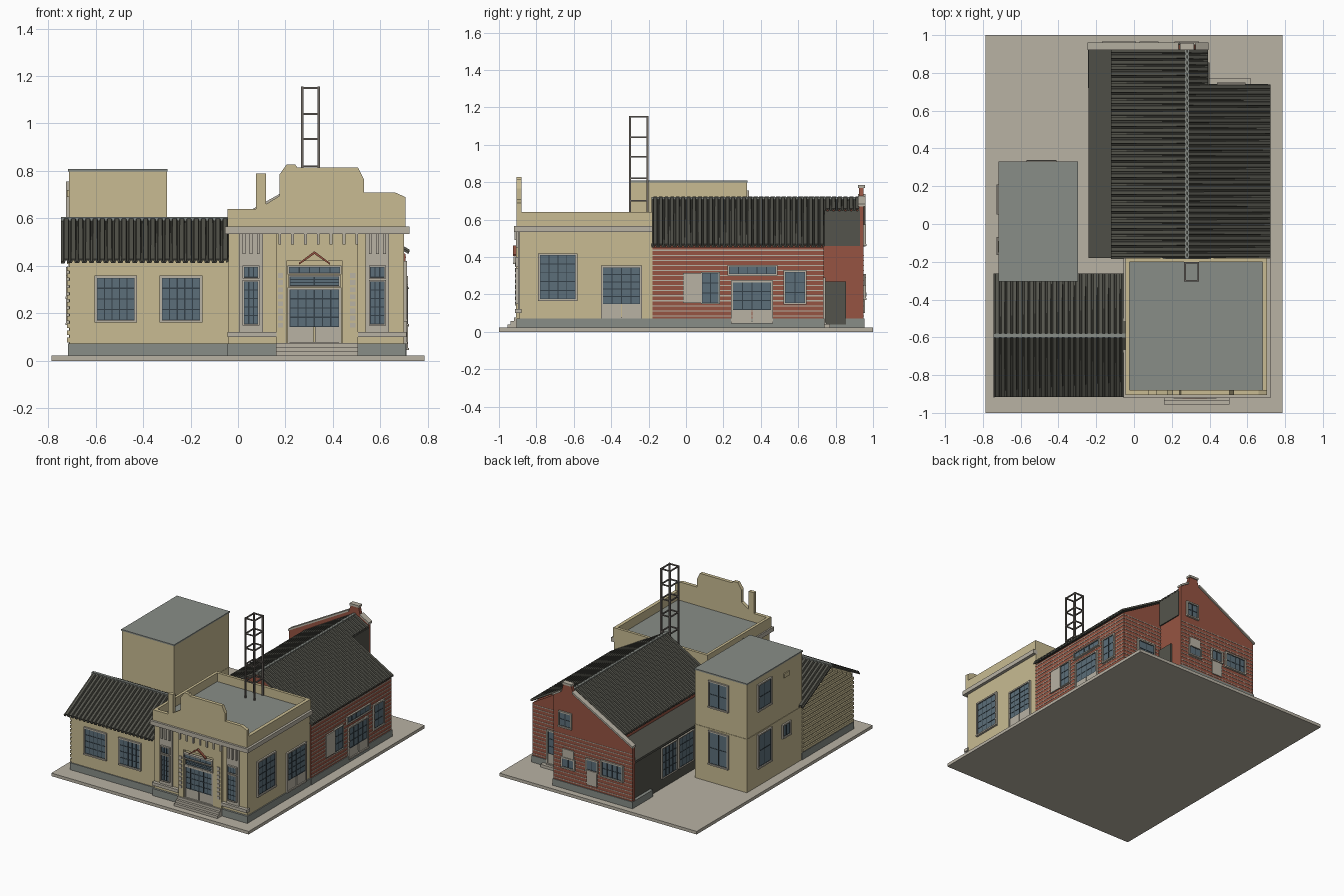
import bpy, bmesh, math
from mathutils import Vector


def mat(name, r, g, b):
    lin = lambda c: ((c / 255 + 0.055) / 1.055) ** 2.4
    m = bpy.data.materials.new(name)
    m.diffuse_color = (lin(r), lin(g), lin(b), 1)
    return m


TAN = mat("tan plaster", 200, 187, 146)
BRICK = mat("red brick", 150, 84, 66)
DARK = mat("dark roofing", 84, 84, 76)
GLASS = mat("blue glass", 92, 111, 122)
FRAME = mat("dark frame", 52, 64, 72)
TRIM = mat("light stone", 184, 178, 164)
GREY = mat("grey concrete", 136, 141, 135)
METAL = mat("mast metal", 112, 106, 100)


def finish(name, bm, m):
    bmesh.ops.recalc_face_normals(bm, faces=bm.faces)
    me = bpy.data.meshes.new(name)
    bm.to_mesh(me)
    bm.free()
    me.materials.append(m)
    ob = bpy.data.objects.new(name, me)
    bpy.context.collection.objects.link(ob)
    return ob


def boxes(name, items, m):
    """One object from boxes given as x0, x1, y0, y1, z0, z1."""
    bm = bmesh.new()
    for x0, x1, y0, y1, z0, z1 in items:
        vs = bmesh.ops.create_cube(bm, size=1)["verts"]
        for v in vs:
            v.co = Vector(((x0 + x1) / 2 + v.co.x * (x1 - x0),
                           (y0 + y1) / 2 + v.co.y * (y1 - y0),
                           (z0 + z1) / 2 + v.co.z * (z1 - z0)))
    return finish(name, bm, m)


def prism(name, pts, axis, a0, a1, m):
    """Profile (u, z) extruded along the x or y axis."""
    bm = bmesh.new()
    P = lambda a, u, z: (a, u, z) if axis == "x" else (u, a, z)
    lo = [bm.verts.new(P(a0, u, z)) for u, z in pts]
    hi = [bm.verts.new(P(a1, u, z)) for u, z in pts]
    bm.faces.new(lo)
    bm.faces.new(hi[::-1])
    for i in range(len(pts)):
        j = (i + 1) % len(pts)
        bm.faces.new((lo[i], lo[j], hi[j], hi[i]))
    return finish(name, bm, m)


def on(face, pos, u0, u1, z0, z1, d, back=0.01):
    """Box lying on a wall: F front, B back, L left, R right."""
    s = -1 if face in "FL" else 1
    a, b = sorted((pos - s * back, pos + s * d))
    return (u0, u1, a, b, z0, z1) if face in "FB" else (a, b, u0, u1, z0, z1)


def window(name, face, pos, u0, u1, z0, z1, nu=3, nz=4, panel=0, t=0.01):
    zb = z0 + panel
    o = lambda a, b, c, d, e: on(face, pos, a, b, c, d, e)
    boxes(name + "_glass", [o(u0, u1, zb, z1, 0.005)], GLASS)
    bars = [u0 + (u1 - u0) * i / nu for i in range(nu + 1)]
    rows = [zb + (z1 - zb) * i / nz for i in range(nz + 1)]
    boxes(name + "_bars", [o(u - 0.0025, u + 0.0025, zb, z1, 0.007) for u in bars] +
          [o(u0, u1, z - 0.0025, z + 0.0025, 0.007) for z in rows], FRAME)
    boxes(name + "_frame", [o(u0 - t, u0, z0, z1 + t, 0.012), o(u1, u1 + t, z0, z1 + t, 0.012),
                            o(u0, u1, z1, z1 + t, 0.012), o(u0 - t, u1 + t, z0 - t, z0, 0.015)], TRIM)
    if panel:
        mid = (u0 + u1) / 2
        boxes(name + "_panels", [o(u0, mid - 0.003, z0, zb, 0.007), o(mid + 0.003, u1, z0, zb, 0.007)], TRIM)


def corrugated(name, top, eave, axis, a0, a1, pitch=0.03):
    """Ribbed roof slope running along an axis, from ridge to eave."""
    bm = bmesh.new()
    n = max(1, round((a1 - a0) / pitch))
    w = (a1 - a0) / n
    prev = None
    for i in range(n):
        for f, h in ((0, 0), (0.4, 0), (0.5, 0.011), (0.9, 0.011), (1, 0)):
            a = a0 + (i + f) * w
            pair = [bm.verts.new((a, u, z + h) if axis == "x" else (u, a, z + h)) for u, z in (top, eave)]
            if prev:
                bm.faces.new((prev[0], prev[1], pair[1], pair[0]))
            prev = pair
    bmesh.ops.remove_doubles(bm, verts=bm.verts, dist=1e-5)
    ob = finish(name, bm, DARK)
    s = ob.modifiers.new("thickness", "SOLIDIFY")
    s.thickness, s.offset = 0.01, 0


# Ground
boxes("ground_slab", [(-0.785, 0.785, -1, 1, 0, 0.022)], TRIM)

# Front block: body, plinth, parapets, flat roof, cornice
boxes("front_block", [(-0.04, 0.7, -0.89, -0.18, 0.022, 0.57)], TAN)
boxes("front_plinth", [(-0.047, 0.708, -0.905, -0.18, 0.022, 0.072)], GREY)
boxes("front_roof", [(-0.03, 0.68, -0.88, -0.19, 0.56, 0.578)], GREY)
boxes("side_parapets", [(-0.045, -0.025, -0.9, -0.18, 0.55, 0.64), (0.68, 0.705, -0.9, -0.18, 0.55, 0.64),
                        (-0.045, 0.705, -0.2, -0.18, 0.55, 0.64)], TAN)
prism("front_parapet", [(-0.045, 0.55), (-0.045, 0.64), (0.075, 0.64), (0.075, 0.79), (0.118, 0.79),
                        (0.118, 0.66), (0.175, 0.695), (0.175, 0.785), (0.205, 0.828), (0.24, 0.828),
                        (0.25, 0.815), (0.505, 0.815), (0.53, 0.765), (0.53, 0.71), (0.66, 0.71),
                        (0.705, 0.69), (0.705, 0.55)], "y", -0.905, -0.88, TAN)
boxes("cornice", [(-0.05, 0.722, -0.92, -0.88, 0.535, 0.565), (0.69, 0.722, -0.92, -0.18, 0.535, 0.565),
                  (-0.055, -0.03, -0.92, -0.18, 0.535, 0.565)], TRIM)

# Entrance front: ledges, pilasters, narrow windows, portal and dentils
for side, c in (("left", 0.055), ("right", 0.587)):
    x0, x1 = (-0.045, 0.163) if side == "left" else (0.505, 0.71)
    boxes(side + "_ledge", [(x0, x1, -0.915, -0.88, 0.1, 0.122)], TRIM)
    boxes(side + "_bay", [on("F", -0.89, c - 0.05, c + 0.05, 0.122, 0.535, 0.008)], TRIM)
    boxes(side + "_brackets", [on("F", -0.89, c + d - 0.006, c + d + 0.006, 0.45, 0.535, 0.018)
                               for d in (-0.03, 0, 0.03)], TRIM)
    window(side + "_slit_window", "F", -0.9, c - 0.03, c + 0.03, 0.155, 0.335, 3, 5, t=0.006)
    window(side + "_slit_transom", "F", -0.9, c - 0.03, c + 0.03, 0.352, 0.395, 3, 1, t=0.006)
boxes("portal", [(0.163, 0.205, -0.91, -0.88, 0.072, 0.535), (0.44, 0.505, -0.91, -0.88, 0.072, 0.535),
                 (0.163, 0.505, -0.91, -0.88, 0.42, 0.535)], TAN)
boxes("portal_dentils", [on("F", -0.91, 0.17 + i * 0.054, 0.182 + i * 0.054, 0.49, 0.535, 0.008)
                         for i in range(7)], TRIM)
boxes("portal_quoins", [on("F", -0.91, x, x + 0.022, 0.14 + i * 0.03, 0.16 + i * 0.03, 0.005)
                        for x in (0.168, 0.472) for i in range(8)], TRIM)
window("entrance_door", "F", -0.895, 0.218, 0.425, 0.08, 0.3, 6, 4, panel=0.065)
window("entrance_transom", "F", -0.895, 0.218, 0.425, 0.318, 0.355, 2, 3, t=0.006)
window("entrance_sign_window", "F", -0.91, 0.215, 0.43, 0.37, 0.395, 5, 1, t=0.007)
for s in (-1, 1):
    prism("canopy_rod", [(0.322, 0.462), (0.322, 0.45), (0.322 + s * 0.065, 0.405), (0.322 + s * 0.065, 0.413)],
          "y", -0.925, -0.91, BRICK)
boxes("entrance_steps", [(0.16, 0.505, -0.955 + i * 0.018, -0.89, 0.022, 0.04 + i * 0.018) for i in range(3)], TRIM)
window("side_window", "R", 0.7, -0.78, -0.59, 0.175, 0.41, 4, 5)
window("side_door", "R", 0.7, -0.445, -0.245, 0.08, 0.345, 4, 5, panel=0.07)

# Roof mast
xs, ys = (0.27, 0.34), (-0.3, -0.205)
rungs = [0.7, 0.82, 0.935, 1.04, 1.15]
mast = [(x - 0.005, x + 0.005, y - 0.005, y + 0.005, 0.57, 1.155) for x in xs for y in ys]
for z in rungs:
    mast += [(xs[0], xs[1], y - 0.004, y + 0.004, z - 0.004, z + 0.004) for y in ys]
    mast += [(x - 0.004, x + 0.004, ys[0], ys[1], z - 0.004, z + 0.004) for x in xs]
boxes("roof_mast", mast, METAL)

# Left wing with clapboard gable
prism("left_wing", [(-0.88, 0.022), (-0.88, 0.425), (-0.59, 0.585), (-0.3, 0.425), (-0.3, 0.022)],
      "x", -0.71, -0.04, TAN)
boxes("wing_plinth", [(-0.716, -0.04, -0.887, -0.295, 0.022, 0.072)], GREY)
boards = []
for i in range(17):
    z = 0.078 + i * 0.03
    h = 0.29 if z < 0.4 else max(0.01, 0.29 * (0.575 - z - 0.02) / 0.16)
    boards.append((-0.72, -0.7, -0.59 - min(h, 0.29), -0.59 + min(h, 0.29), z, z + 0.02))
    if z > 0.53:
        break
boxes("wing_clapboards", boards, TAN)
corrugated("wing_roof_front", (-0.59, 0.59), (-0.915, 0.415), "x", -0.745, -0.045)
corrugated("wing_roof_back", (-0.59, 0.59), (-0.265, 0.415), "x", -0.745, -0.045)
boxes("wing_ridge_cap", [(-0.745, -0.045, -0.6, -0.58, 0.59, 0.606)], GREY)
for i, x in enumerate((-0.6, -0.325)):
    window("wing_window_%d" % i, "F", -0.88, x + 0.005, x + 0.165, 0.172, 0.35, 5, 4)

# Two-storey flat-roofed block
boxes("tower_block", [(-0.712, -0.3, -0.3, 0.325, 0.022, 0.8)], TAN)
boxes("tower_roof", [(-0.717, -0.296, -0.304, 0.33, 0.798, 0.808)], GREY)
boxes("tower_floor_band", [(-0.715, -0.298, -0.302, 0.328, 0.4, 0.408)], TAN)
for n, z0, z1 in (("lower", 0.16, 0.385), ("upper", 0.57, 0.745)):
    window("tower_back_" + n, "B", 0.325, -0.56, -0.42, z0, z1, 2, 2)
    window("tower_left_" + n, "L", -0.712, 0.06, 0.2, z0, z1, 2, 2)
window("tower_small_window", "L", -0.712, -0.155, -0.08, 0.27, 0.35, 2, 1)
boxes("tower_vent", [on("L", -0.712, -0.15, -0.09, 0.69, 0.72, 0.008)], TAN)

# Brick hall, rear bay and gable wall
prism("brick_hall", [(0.705, 0.022), (0.705, 0.45), (0.28, 0.7), (-0.11, 0.475), (-0.11, 0.022)],
      "y", -0.18, 0.735, BRICK)
prism("rear_bay", [(0.385, 0.022), (0.385, 0.64), (0.28, 0.7), (-0.11, 0.475), (-0.11, 0.022)],
      "y", 0.73, 0.93, BRICK)
prism("gable_wall", [(0.39, 0.022), (0.39, 0.675), (0.325, 0.715), (0.31, 0.775), (0.25, 0.775),
                     (0.235, 0.725), (-0.24, 0.46), (-0.24, 0.022)], "y", 0.925, 0.95, BRICK)
prism("gable_coping_long", [(0.235, 0.722), (0.235, 0.736), (-0.245, 0.47), (-0.245, 0.456)], "y", 0.92, 0.96, TRIM)
prism("gable_coping_short", [(0.325, 0.712), (0.325, 0.726), (0.395, 0.683), (0.395, 0.669)], "y", 0.92, 0.96, TRIM)
boxes("gable_cap", [(0.243, 0.317, 0.92, 0.957, 0.77, 0.785)], TRIM)
boxes("hall_plinth", [(-0.1, 0.71, -0.18, 0.74, 0.022, 0.07), (-0.243, 0.393, 0.72, 0.955, 0.022, 0.07)], GREY)

# Lean-to on the hidden left side of the hall
prism("lean_to", [(-0.11, 0.022), (-0.11, 0.45), (-0.24, 0.35), (-0.24, 0.335), (-0.22, 0.335),
                  (-0.22, 0.022)], "y", -0.18, 0.925, DARK)
for i in range(4):
    y = -0.14 + i * 0.19
    window("lean_to_window_%d" % i, "L", -0.22, y, y + 0.16, 0.1, 0.31, 4, 4, t=0.006)

# Mortar courses
right, gable, recess = [], [], []
for i in range(14):
    z = 0.082 + i * 0.027
    right.append(on("R", 0.705, -0.178, 0.735, z, z + 0.006, 0.002))
    gable.append(on("B", 0.95, -0.238, 0.388, z, z + 0.005, 0.002))
    recess.append(on("B", 0.735, 0.385, 0.703, z, z + 0.005, 0.002))
boxes("mortar_courses", right + gable[:13] + recess, TRIM)

# Hall roof
corrugated("hall_roof_right", (0.28, 0.708), (0.72, 0.455), "y", -0.185, 0.735)
corrugated("hall_roof_rear", (0.28, 0.708), (0.39, 0.645), "y", 0.735, 0.925)
corrugated("hall_roof_left", (0.28, 0.708), (-0.12, 0.478), "y", -0.185, 0.925)
boxes("hall_ridge_cap", [(0.27, 0.29, -0.185, 0.925, 0.708, 0.722)], GREY)

# Hall openings on the right side
boxes("hall_shutter", [on("R", 0.705, -0.015, 0.08, 0.155, 0.315, 0.01)], TRIM)
window("hall_window_a", "R", 0.705, 0.085, 0.175, 0.155, 0.315, 2, 3, t=0.006)
window("hall_transom", "R", 0.705, 0.23, 0.48, 0.31, 0.35, 5, 1, t=0.008)
window("hall_door", "R", 0.705, 0.25, 0.455, 0.055, 0.265, 4, 3, panel=0.065)
window("hall_window_b", "R", 0.705, 0.53, 0.635, 0.155, 0.32, 2, 3)

# Rear bay side panel and doors
boxes("bay_side_panel", [on("R", 0.385, 0.735, 0.93, 0.46, 0.645, 0.008)], DARK)
boxes("bay_side_door", [on("R", 0.393, 0.737, 0.855, 0.04, 0.27, 0.006)], DARK)
window("recess_door", "B", 0.735, 0.45, 0.58, 0.05, 0.28, 2, 3, panel=0.07)
boxes("recess_step", [(0.4, 0.62, 0.73, 0.77, 0.022, 0.042)], TRIM)

# Gable openings
window("gable_attic_window", "B", 0.95, 0.25, 0.335, 0.47, 0.565, 2, 2)
window("gable_small_window", "B", 0.95, 0.225, 0.315, 0.18, 0.24, 2, 1)
boxes("gable_panels", [on("B", 0.95, 0.225, 0.315, 0.25, 0.31, 0.008),
                       on("B", 0.95, 0.04, 0.12, 0.1, 0.2, 0.008)], TRIM)
window("gable_mid_window", "B", 0.95, 0.04, 0.12, 0.21, 0.28, 2, 1)
window("gable_wide_window", "B", 0.95, -0.16, 0.0, 0.2, 0.3, 4, 2)
